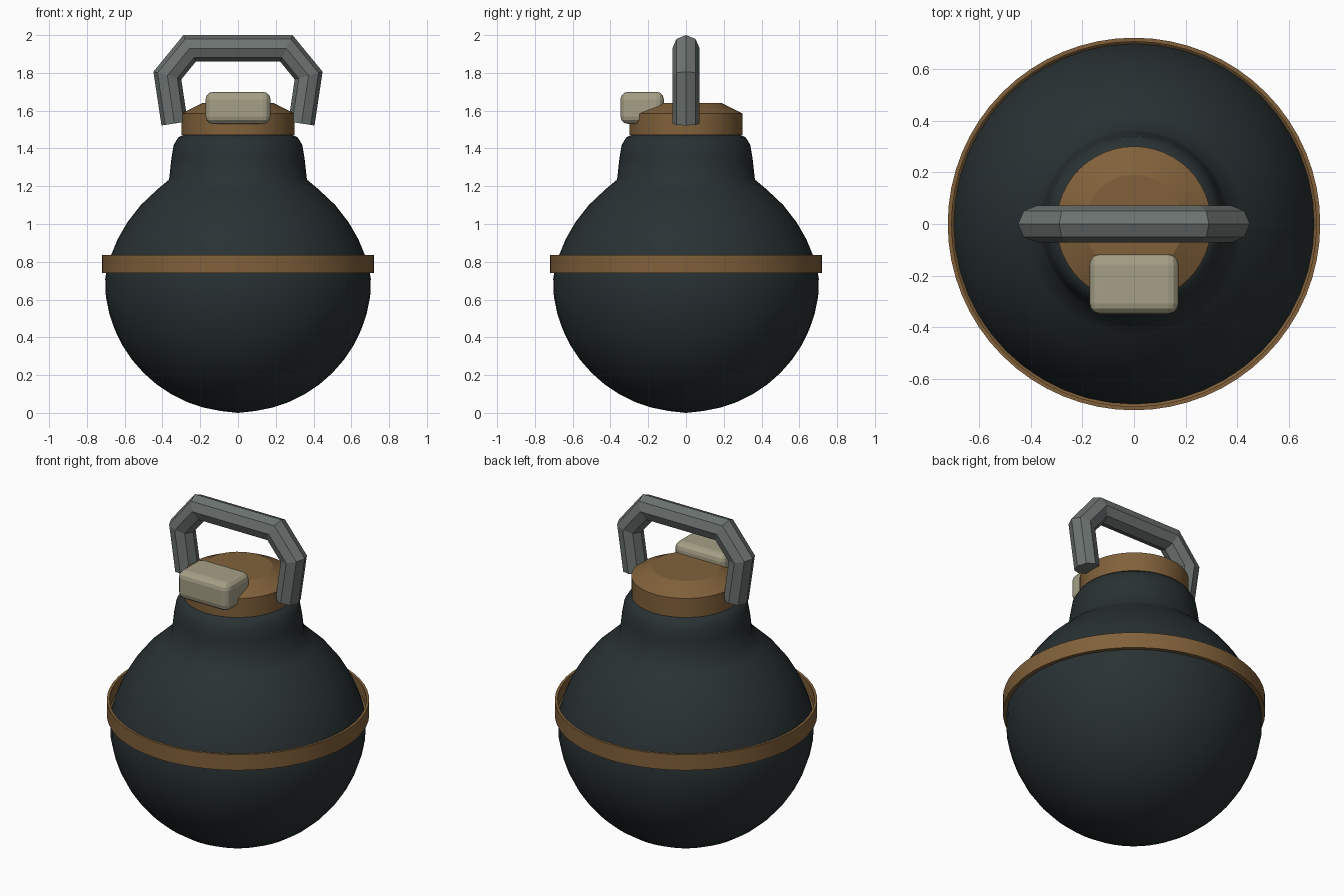
import bpy, bmesh
from math import cos, sin, pi, radians
from mathutils import Vector

if "Cube" in bpy.data.objects:
    bpy.data.objects.remove(bpy.data.objects["Cube"])


def material(name, rgb):
    m = bpy.data.materials.new(name)
    m.diffuse_color = (*rgb, 1)
    m.use_nodes = True
    m.node_tree.nodes["Principled BSDF"].inputs["Base Color"].default_value = m.diffuse_color
    return m


def finish(name, bm, mat, smooth_angle=None):
    bmesh.ops.recalc_face_normals(bm, faces=bm.faces[:])
    me = bpy.data.meshes.new(name)
    bm.to_mesh(me)
    bm.free()
    me.materials.append(mat)
    ob = bpy.data.objects.new(name, me)
    bpy.context.collection.objects.link(ob)
    if smooth_angle:
        bpy.ops.object.select_all(action='DESELECT')
        ob.select_set(True)
        bpy.context.view_layer.objects.active = ob
        bpy.ops.object.shade_smooth_by_angle(angle=radians(smooth_angle))
    return ob


def lathe(name, profile, mat, sides, angle=20, closed=False):
    bm = bmesh.new()
    vs = [bm.verts.new((r, 0, z)) for r, z in profile]
    pairs = list(zip(vs, vs[1:])) + ([(vs[-1], vs[0])] if closed else [])
    edges = [bm.edges.new(p) for p in pairs]
    bmesh.ops.spin(bm, geom=vs + edges, cent=(0, 0, 0), axis=(0, 0, 1),
                   angle=2 * pi, steps=sides, use_duplicate=False)
    bmesh.ops.remove_doubles(bm, verts=bm.verts[:], dist=1e-4)
    return finish(name, bm, mat, angle)


iron = material("dark_iron", (0.022, 0.031, 0.033))
brass = material("brown_brass", (0.22, 0.12, 0.043))
steel = material("grey_steel", (0.15, 0.17, 0.165))
bone = material("pale_bone", (0.38, 0.35, 0.24))

# Round body: spherical lower half, sloping shoulder and a short neck
R, CZ = 0.706, 0.71
bowl = [(R * sin(a), CZ - R * cos(a)) for a in (i * pi / 24 for i in range(12))]
bowl[0] = (0, 0)
lathe("body", bowl + [(0.703, 0.71), (0.695, 0.76), (0.672, 0.835), (0.637, 0.92),
                      (0.585, 1.01), (0.515, 1.10), (0.425, 1.185), (0.365, 1.235),
                      (0.352, 1.35), (0.34, 1.42), (0.315, 1.46), (0.28, 1.475),
                      (0, 1.475)], iron, 48, 60)

# Thin hoop around the middle
lathe("middle_band", [(0.685, 0.74), (0.72, 0.74), (0.72, 0.835), (0.705, 0.835),
                      (0.705, 0.76)], brass, 64, closed=True)

# Cap with a sloped top
lathe("cap", [(0, 1.47), (0.30, 1.47), (0.30, 1.585), (0.19, 1.64), (0, 1.64)],
      brass, 48)

# Angular carrying handle: eight-sided bar swept along a mitred path
half = [(-0.336, 1.532), (-0.374, 1.786), (-0.256, 1.93)]
path = [Vector((x, 0, z)) for x, z in half + [(-x, z) for x, z in reversed(half)]]
bm = bmesh.new()
rings = []
for i, p in enumerate(path):
    a = (p - path[i - 1]).normalized() if i else None
    b = (path[i + 1] - p).normalized() if i < len(path) - 1 else None
    a, b = a or b, b or a
    t = (a + b).normalized()
    out = Vector((-t.z, 0, t.x)) / t.dot(a)
    rings.append([bm.verts.new(p + out * 0.07 * cos(k * pi / 4)
                               + Vector((0, 0.072 * sin(k * pi / 4), 0)))
                  for k in range(8)])
for r, s in zip(rings, rings[1:]):
    for k in range(8):
        bm.faces.new((r[k], r[(k + 1) % 8], s[(k + 1) % 8], s[k]))
bm.faces.new(rings[0])
bm.faces.new(rings[-1])
finish("handle", bm, steel)

# Rounded latch block at the front of the cap
bm = bmesh.new()
bmesh.ops.create_cube(bm, size=1)
for v in bm.verts:
    v.co = Vector((v.co.x * 0.344, v.co.y * 0.23 - 0.232, v.co.z * 0.17 + 1.615))
bmesh.ops.bevel(bm, geom=bm.edges[:], offset=0.04, segments=3, profile=0.5,
                affect='EDGES')
finish("latch", bm, bone)
